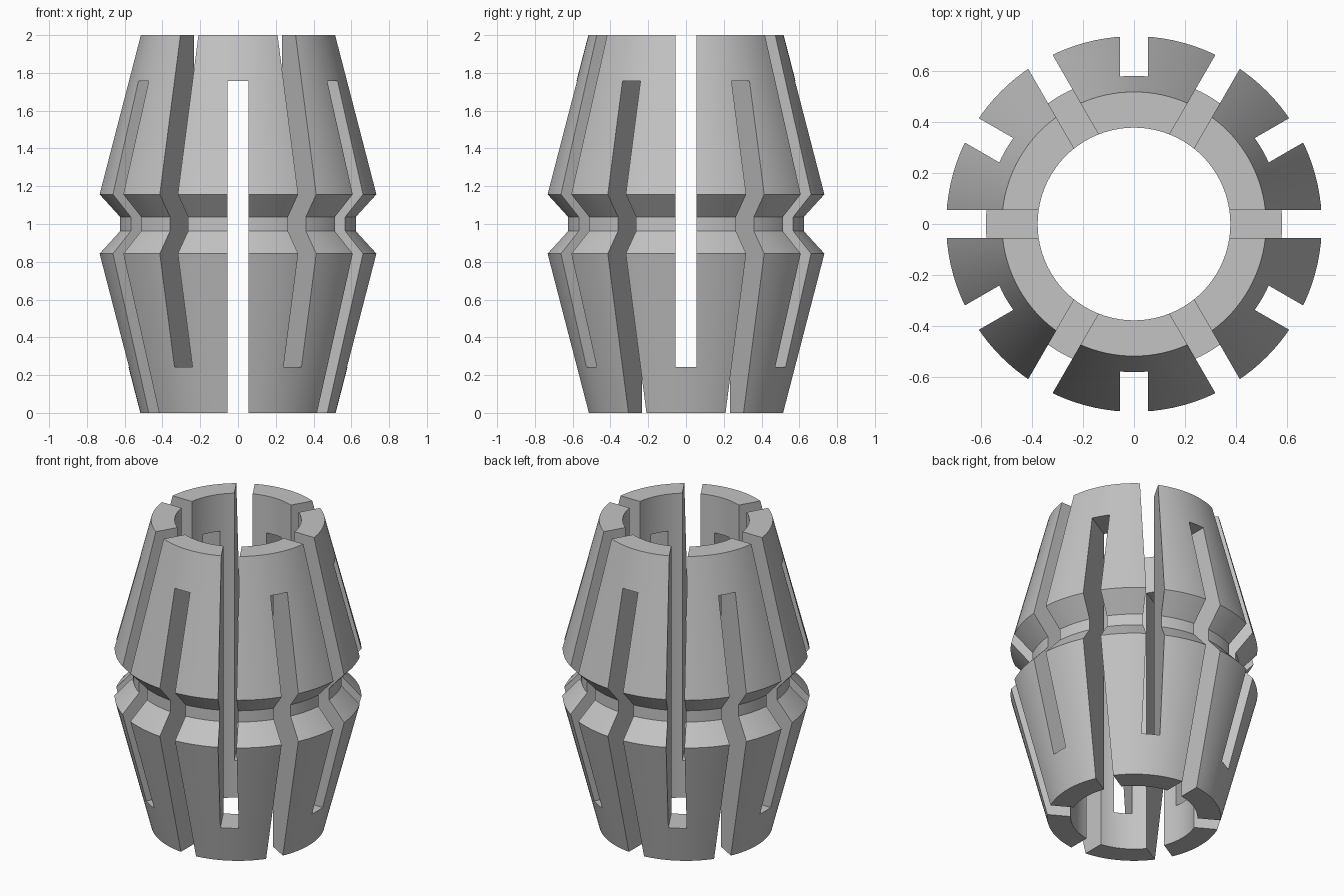
import bpy, bmesh
from math import tau, radians
from mathutils import Matrix, Vector

if "Cube" in bpy.data.objects:
    bpy.data.objects.remove(bpy.data.objects["Cube"])

steel = bpy.data.materials.new("grey steel")
steel.use_nodes = True
COLOUR = (0.55, 0.55, 0.55, 1)
steel.diffuse_color = COLOUR
steel.node_tree.nodes["Principled BSDF"].inputs["Base Color"].default_value = COLOUR


def make_object(name, bm):
    bmesh.ops.recalc_face_normals(bm, faces=bm.faces)
    mesh = bpy.data.meshes.new(name)
    bm.to_mesh(mesh)
    bm.free()
    mesh.materials.append(steel)
    obj = bpy.data.objects.new(name, mesh)
    bpy.context.collection.objects.link(obj)
    return obj


# Collet sleeve: double cone with a waist groove and a straight bore
BORE, END, SHOULDER, WAIST = 0.377, 0.517, 0.735, 0.626
profile = [(BORE, 0), (END, 0), (SHOULDER, 0.843), (WAIST, 0.963),
           (WAIST, 1.037), (SHOULDER, 1.157), (END, 2), (BORE, 2)]
SEGMENTS = 120
bm = bmesh.new()
rings = []
for i in range(SEGMENTS):
    turn = Matrix.Rotation(tau * i / SEGMENTS, 3, 'Z')
    rings.append([bm.verts.new(turn @ Vector((r, 0, z))) for r, z in profile])
for i, ring in enumerate(rings):
    following = rings[(i + 1) % SEGMENTS]
    for j in range(len(profile)):
        k = (j + 1) % len(profile)
        bm.faces.new((ring[j], following[j], following[k], ring[k]))
sleeve = make_object("collet_sleeve", bm)

# Radial slots, open alternately at the top and at the bottom
SLOT_WIDTH, SLOT_END = 0.11, 0.243
bm = bmesh.new()
for i in range(12):
    low, high = (SLOT_END, 2.2) if i % 2 == 0 else (-0.2, 2 - SLOT_END)
    place = (Matrix.Rotation(radians(30 * i), 4, 'Z')
             @ Matrix.Translation((0.6, 0, (low + high) / 2))
             @ Matrix.Diagonal((0.6, SLOT_WIDTH, high - low, 1)))
    bmesh.ops.create_cube(bm, size=1, matrix=place)
cutter = make_object("slot_cutter", bm)
cutter.hide_render = True

cut = sleeve.modifiers.new("slots", 'BOOLEAN')
cut.operation = 'DIFFERENCE'
cut.solver = 'EXACT'
cut.object = cutter

bpy.ops.object.select_all(action='DESELECT')
sleeve.select_set(True)
bpy.context.view_layer.objects.active = sleeve
bpy.ops.object.modifier_apply(modifier=cut.name)
bpy.data.objects.remove(cutter)
bpy.ops.object.shade_smooth_by_angle(angle=radians(20))
